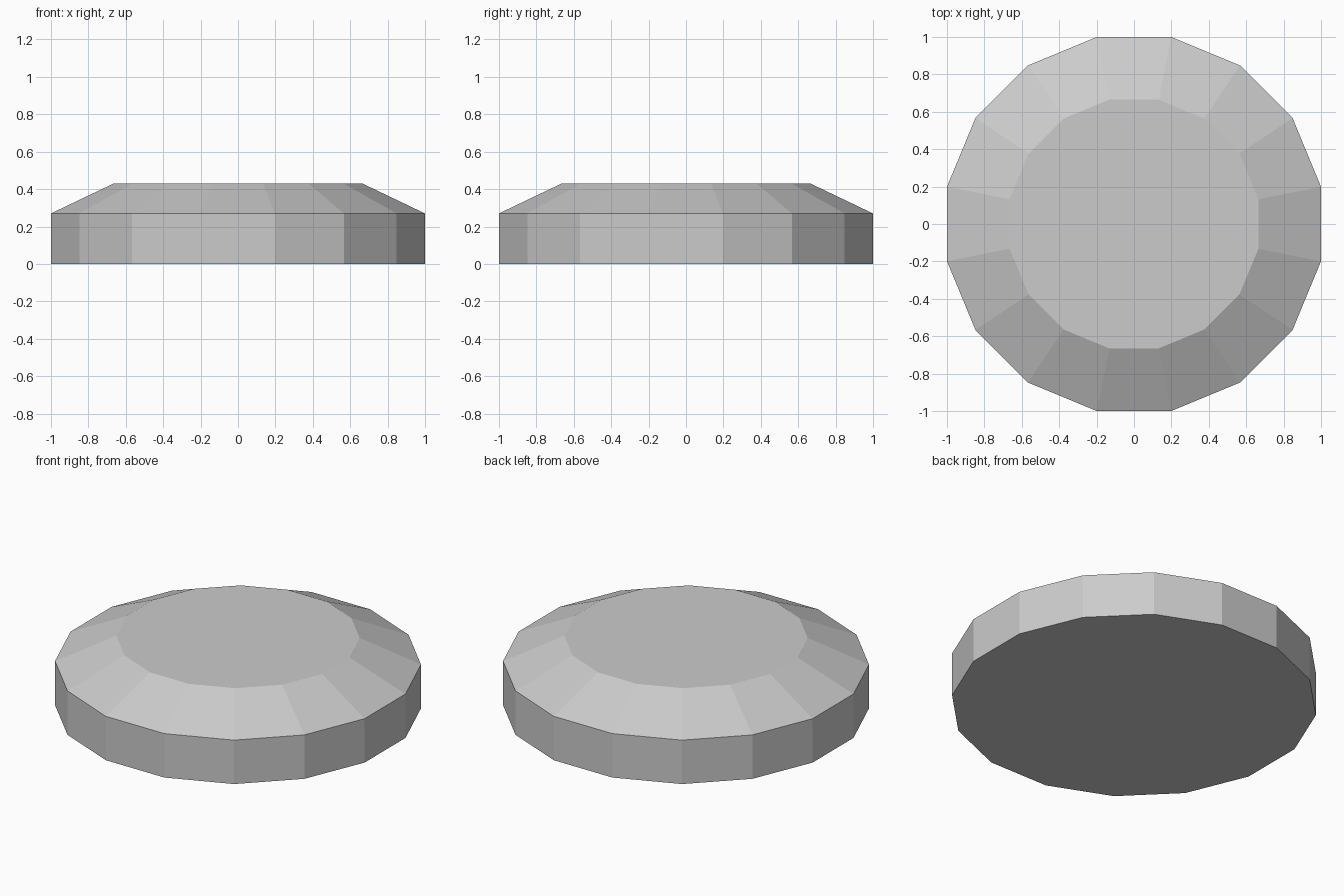
import bpy
import bmesh
from math import cos, sin, tau, pi

cube = bpy.data.objects.get("Cube")
if cube:
    bpy.data.objects.remove(cube, do_unlink=True)

SIDES = 16

# Single grey material
grey = bpy.data.materials.new("light grey")
grey.use_nodes = True
colour = (0.6, 0.6, 0.6, 1)
grey.diffuse_color = colour
grey.node_tree.nodes["Principled BSDF"].inputs["Base Color"].default_value = colour


def ring(bm, half_width, z):
    """Polygon ring whose flats lie half_width from the centre."""
    radius = half_width / cos(pi / SIDES)
    angles = [(i + 0.5) * tau / SIDES for i in range(SIDES)]
    return [bm.verts.new((radius * cos(a), radius * sin(a), z)) for a in angles]


# Disc: straight wall, sloped shoulder, flat top and underside
bm = bmesh.new()
rings = [ring(bm, w, z) for w, z in ((1, 0), (1, 0.27), (0.665, 0.43))]
for low, high in zip(rings, rings[1:]):
    for i in range(SIDES):
        j = (i + 1) % SIDES
        bm.faces.new((low[i], low[j], high[j], high[i]))
bm.faces.new(rings[0][::-1])
bm.faces.new(rings[-1])

mesh = bpy.data.meshes.new("bevelled_disc")
bm.to_mesh(mesh)
bm.free()
mesh.materials.append(grey)
disc = bpy.data.objects.new("bevelled_disc", mesh)
bpy.context.collection.objects.link(disc)
